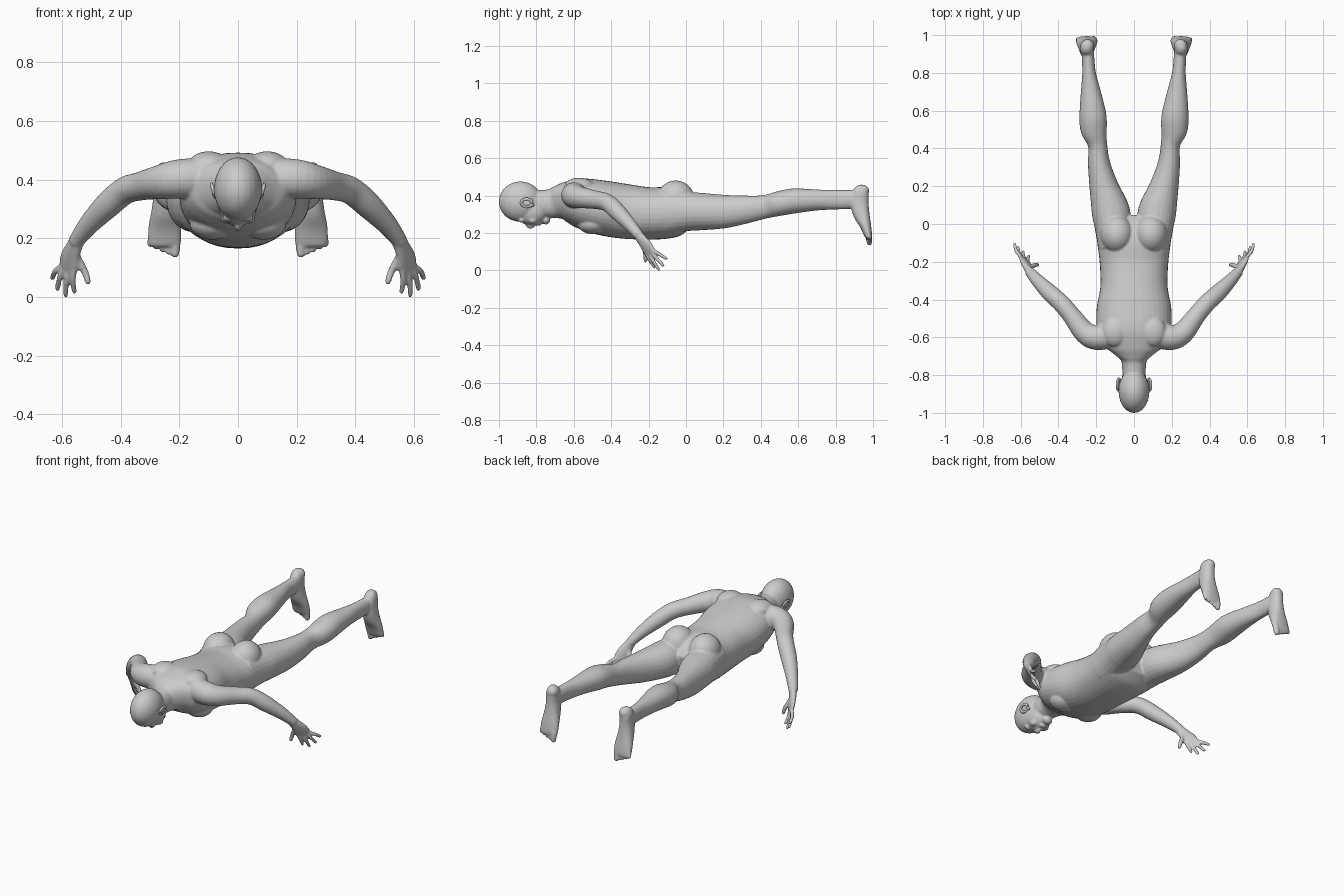
import bpy, bmesh, math
from mathutils import Vector, Matrix

cube = bpy.data.objects.get("Cube")
if cube:
    bpy.data.objects.remove(cube, do_unlink=True)

skin = bpy.data.materials.new("plain grey")
skin.use_nodes = True
GREY = (0.6, 0.6, 0.6, 1)
skin.diffuse_color = GREY
skin.node_tree.nodes["Principled BSDF"].inputs["Base Color"].default_value = GREY


def spline(rows, steps=4):
    """Catmull-Rom interpolation of section rows."""
    out = []
    for i in range(len(rows) - 1):
        p = [rows[max(0, min(len(rows) - 1, i + k))] for k in (-1, 0, 1, 2)]
        for s in range(steps):
            t = s / steps
            out.append([0.5 * (2 * b + (c - a) * t + (2 * a - 5 * b + 4 * c - d) * t * t
                               + (3 * b - a - 3 * c + d) * t ** 3) for a, b, c, d in zip(*p)])
    return out + [list(rows[-1])]


def loft(bm, rows, side, power=2.0, n=24):
    """Skin elliptical sections (x, y, z, half width, half depth); side is the width axis."""
    rows = spline(rows)
    pts = [Vector(r[:3]) for r in rows]
    rings = []
    for i, r in enumerate(rows):
        tan = (pts[min(i + 1, len(pts) - 1)] - pts[max(i - 1, 0)]).normalized()
        u = (side - tan * side.dot(tan)).normalized()
        v = tan.cross(u)
        ring = []
        for k in range(n):
            c, s = math.cos(k * math.tau / n), math.sin(k * math.tau / n)
            c, s = (math.copysign(abs(q) ** (2 / power), q) for q in (c, s))
            ring.append(bm.verts.new(pts[i] + u * c * r[3] + v * s * r[4]))
        rings.append(ring)
    for a, b in zip(rings, rings[1:]):
        for k in range(n):
            bm.faces.new((a[k], a[(k + 1) % n], b[(k + 1) % n], b[k]))
    bm.faces.new(rings[0][::-1])
    bm.faces.new(rings[-1])


def ball(bm, centre, radii, turn=0.0):
    m = Matrix.Translation(centre) @ Matrix.Rotation(turn, 4, 'X') @ Matrix.Diagonal((*radii, 1))
    bmesh.ops.create_uvsphere(bm, u_segments=24, v_segments=16, radius=1, matrix=m)


def digit(bm, base, tip, r, side, bend=Vector((0, 0, 0))):
    """Rounded finger or toe."""
    base, tip = Vector(base), Vector(tip)
    mid = (base + tip) / 2 + bend
    end = tip - (tip - mid).normalized() * r * 0.8
    loft(bm, [(*base, r, r), (*mid, r, r), (*end, r * 0.85, r * 0.85)], side, n=12)
    ball(bm, end, (r * 0.85,) * 3)


def finish(bm, name):
    bmesh.ops.recalc_face_normals(bm, faces=bm.faces)
    me = bpy.data.meshes.new(name)
    bm.to_mesh(me)
    bm.free()
    me.polygons.foreach_set("use_smooth", [True] * len(me.polygons))
    me.materials.append(skin)
    ob = bpy.data.objects.new(name, me)
    bpy.context.collection.objects.link(ob)
    return ob


X = Vector((1, 0, 0))
body = bmesh.new()

# Neck and torso: (y, lowest z, highest z, half width)
torso = [(-.84, .30, .43, .055), (-.77, .285, .43, .062), (-.72, .28, .437, .07),
         (-.68, .275, .456, .115), (-.64, .262, .476, .165), (-.57, .23, .494, .195),
         (-.45, .19, .482, .198), (-.33, .17, .463, .178), (-.2, .165, .445, .182),
         (-.1, .17, .445, .194), (-.02, .185, .42, .19), (.04, .23, .36, .12)]
loft(body, [(0, y, (a + b) / 2, w, (b - a) / 2) for y, a, b, w in torso], X, 2.2, 36)

# Head: cranium, face, nose, lips, chin
for centre, radii in [((0, -.885, .368), (.082, .116, .108)),
                      ((0, -.825, .315), (.066, .088, .074)),
                      ((0, -.832, .242), (.013, .026, .018)),
                      ((0, -.788, .25), (.024, .016, .012)),
                      ((0, -.75, .27), (.03, .024, .024))]:
    ball(body, centre, radii)

for s in (1, -1):
    # Brow, cheek, buttock, shoulder blade and chest
    ball(body, (s * .03, -.88, .268), (.024, .014, .012))
    ball(body, (s * .04, -.82, .27), (.02, .025, .02))
    ball(body, (s * .09, -.055, .385), (.088, .1, .096))
    ball(body, (s * .1, -.57, .45), (.07, .08, .046))
    ball(body, (s * .085, -.5, .25), (.08, .08, .055))

    # Leg
    leg = [(.105, -.12, .31, .085, .115), (.113, 0, .315, .098, .105),
           (.126, .08, .315, .1, .1), (.16, .2, .315, .077, .09),
           (.185, .32, .326, .059, .075), (.193, .42, .34, .051, .063),
           (.213, .5, .358, .07, .066), (.218, .58, .372, .071, .067),
           (.229, .7, .377, .053, .056), (.238, .8, .378, .036, .052),
           (.243, .88, .38, .033, .05), (.246, .94, .39, .03, .045)]
    loft(body, [(s * r[0], *r[1:]) for r in leg], X, 2.1)

    # Foot hanging down from the heel: (z, front y, sole y, half width)
    foot = [(.453, .935, .962, .018), (.425, .895, .976, .034), (.36, .88, .976, .037),
            (.30, .895, .982, .044), (.24, .93, .99, .055), (.19, .952, .995, .057),
            (.172, .96, .992, .05)]
    loft(body, [(s * .25, (a + b) / 2, z, w, (b - a) / 2) for z, a, b, w in foot], X, 2.3)
    ball(body, (s * .246, .945, .425), (.034, .034, .034))

    # Toes, big toe on the inside
    for k in range(5):
        x, r = .213 + .0215 * k, .017 if k == 0 else .0125 - .0008 * k
        digit(body, (s * x, .975, .2), (s * (x + .002), .982, .134 + .009 * k), r, X)

    # Arm
    arm = [(.11, -.585, .405, .07), (.2, -.6, .402, .067), (.262, -.572, .392, .059),
           (.33, -.485, .378, .049), (.385, -.42, .362, .047), (.445, -.365, .312, .045),
           (.51, -.30, .245, .035), (.555, -.25, .185, .026)]
    loft(body, [(s * r[0], *r[1:], r[3]) for r in arm], Vector((0, 0, 1)))

    # Palm
    across = Vector((s * .7, .7, .1)).normalized()
    palm = [(.545, -.26, .198, .026, .024), (.562, -.235, .162, .033, .019),
            (.574, -.208, .125, .042, .016), (.58, -.19, .095, .04, .012)]
    loft(body, [(s * r[0], *r[1:]) for r in palm], across)

    # Fingers from index to little, then thumb
    knuckle = Vector((s * .578, -.194, .102))
    tips = [(.557, -.165, .012), (.587, -.142, .0), (.616, -.118, .022), (.634, -.1, .06)]
    out = Vector((s * .006, -.006, .004))
    for k, (x, y, z) in enumerate(tips):
        digit(body, knuckle + across * (.021 * k - .031), (s * x, y, z), .0105, across, out)
    digit(body, (s * .55, -.23, .14), (s * .508, -.216, .043), .0125, across, out * -1)

# One continuous skin over all the body parts
skin_body = finish(body, "body")
remesh = skin_body.modifiers.new("merge", 'REMESH')
remesh.mode = 'VOXEL'
remesh.voxel_size = 0.0055
remesh.use_smooth_shade = True
smooth = skin_body.modifiers.new("soften", 'SMOOTH')
smooth.factor = 0.5
smooth.iterations = 5

# Ears: rim with a lobe
for s, name in ((1, "left_ear"), (-1, "right_ear")):
    ear = bmesh.new()
    rim = [(s * (.084 + .006 * math.sin(a)), -.852 + .028 * math.cos(a), .362 + .02 * math.sin(a),
            .006, .008) for a in [k * math.tau / 10 for k in range(10)]]
    loft(ear, rim + rim[:1], X, n=10)
    ball(ear, (s * .08, -.85, .362), (.007, .026, .018))
    ball(ear, (s * .078, -.825, .35), (.01, .012, .01))
    finish(ear, name)
